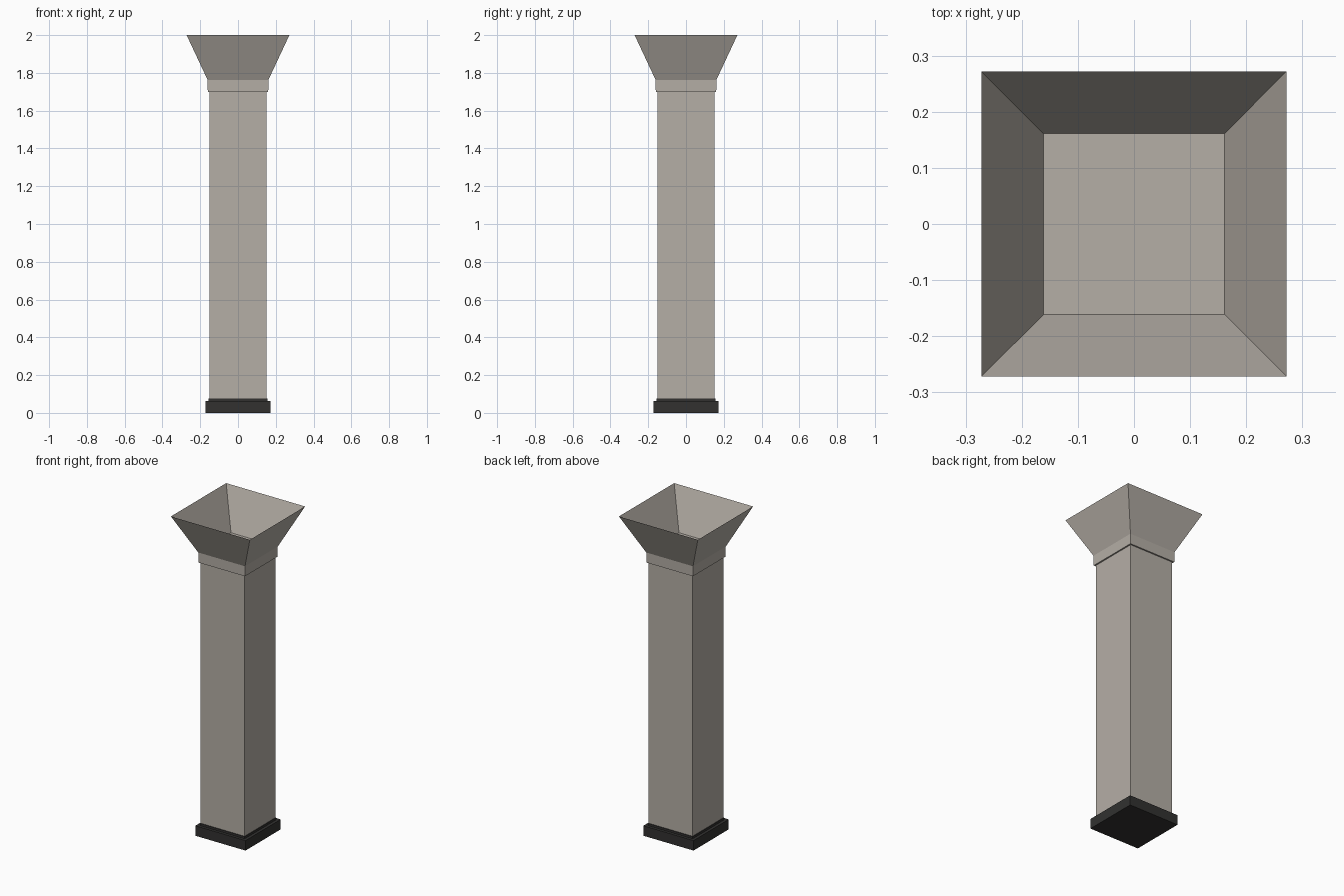
import bpy, bmesh

if "Cube" in bpy.data.objects:
    bpy.data.objects.remove(bpy.data.objects["Cube"])


def material(name, rgb):
    m = bpy.data.materials.new(name)
    m.diffuse_color = (*rgb, 1.0)
    m.use_nodes = True
    m.node_tree.nodes["Principled BSDF"].inputs["Base Color"].default_value = m.diffuse_color
    return m


stone = material("warm grey stone", (0.46, 0.425, 0.38))
dark = material("charcoal", (0.032, 0.031, 0.030))


def square_loft(name, rings, mat, cap_rings):
    """Skin square rings given as (half width, z); cap the listed rings."""
    bm = bmesh.new()
    corners = ((-1, -1), (1, -1), (1, 1), (-1, 1))
    loops = [[bm.verts.new((sx * h, sy * h, z)) for sx, sy in corners]
             for h, z in rings]
    for a, b in zip(loops, loops[1:]):
        for i in range(4):
            j = (i + 1) % 4
            bm.faces.new((a[i], a[j], b[j], b[i]))
    for k in cap_rings:
        loop = loops[k]
        bm.faces.new(loop[::-1] if k == 0 else loop)
    mesh = bpy.data.meshes.new(name)
    bm.to_mesh(mesh)
    bm.free()
    mesh.materials.append(mat)
    obj = bpy.data.objects.new(name, mesh)
    bpy.context.collection.objects.link(obj)
    return obj


# Stepped dark plinth
square_loft("plinth", [(0.173, 0.0), (0.173, 0.062), (0.155, 0.062),
                       (0.155, 0.075)], dark, (0, 3))

# Square shaft, tucked into the plinth and the collar
square_loft("shaft", [(0.151, 0.07), (0.151, 1.72)], stone, (0, 1))

# Collar with a closed floor, opening into a thin hollow flare
square_loft("capital", [(0.16, 1.70), (0.161, 1.763), (0.272, 2.0)],
            stone, (0, 1))
